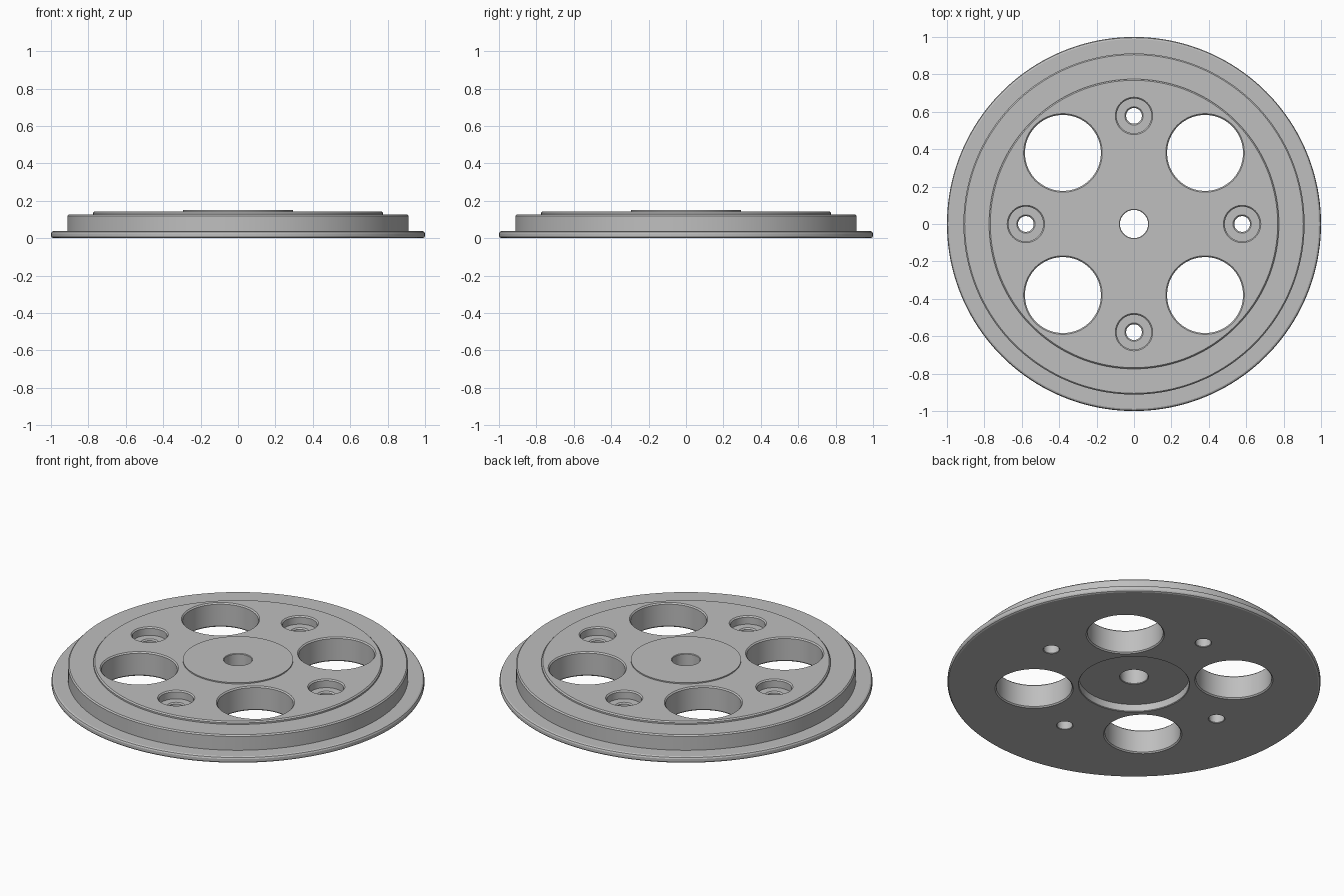
import bpy, bmesh, math
from mathutils import Matrix, Vector

cube = bpy.data.objects.get("Cube")
if cube:
    bpy.data.objects.remove(cube, do_unlink=True)

TOP = 0.143      # height of the main face
EDGE = 0.007     # small edge break

# One grey metal
metal = bpy.data.materials.new("grey_metal")
metal.use_nodes = True
grey = (0.52, 0.52, 0.52, 1)
metal.diffuse_color = grey
metal.node_tree.nodes["Principled BSDF"].inputs["Base Color"].default_value = grey


def revolve(bm, profile, centre=(0, 0), steps=96, closed=False):
    """Spin a (radius, height) profile about z, then move it to centre."""
    verts = [bm.verts.new((r, 0, z)) for r, z in profile]
    pairs = list(zip(verts, verts[1:]))
    if closed:
        pairs.append((verts[-1], verts[0]))
    edges = [bm.edges.new(p) for p in pairs]
    before = set(bm.verts) - set(verts)
    bmesh.ops.spin(bm, geom=verts + edges, cent=(0, 0, 0), axis=(0, 0, 1),
                   angle=math.tau, steps=steps)
    made = [v for v in bm.verts if v not in before]
    bmesh.ops.remove_doubles(bm, verts=made, dist=1e-5)
    made = [v for v in bm.verts if v not in before]
    bmesh.ops.translate(bm, verts=made, vec=Vector((*centre, 0)))


def make_object(name, bm):
    bmesh.ops.recalc_face_normals(bm, faces=bm.faces[:])
    mesh = bpy.data.meshes.new(name)
    bm.to_mesh(mesh)
    bm.free()
    mesh.materials.append(metal)
    obj = bpy.data.objects.new(name, mesh)
    bpy.context.collection.objects.link(obj)
    return obj


# Stepped disc with flange, centre boss, centre bore and underside recess
bore, boss, step, hub = 0.075, 0.295, 0.775, 0.912
boss_top, recess, hub_top, flange_top = 0.15, 0.045, 0.127, 0.038
bm = bmesh.new()
revolve(bm, [
    (bore, recess + EDGE / 2), (bore, boss_top - EDGE / 2),
    (bore + EDGE / 2, boss_top), (boss, boss_top), (boss, TOP),
    (step - EDGE, TOP), (step, TOP - EDGE), (step, hub_top),
    (hub - EDGE, hub_top), (hub, hub_top - EDGE), (hub, flange_top),
    (1 - 0.012, flange_top), (1 - 0.004, flange_top - 0.004), (1, flange_top - 0.012),
    (1, 0.012), (1 - 0.004, 0.004), (1 - 0.012, 0),
    (boss + EDGE / 2, 0), (boss, EDGE / 2), (boss, recess),
    (bore + EDGE / 2, recess),
], steps=160, closed=True)
disc = make_object("stepped_disc", bm)

# Hole cutters: four large openings on the diagonals, four counterbored bolt holes
low, high = -0.05, 0.2
big, bolt, counterbore, seat = 0.203, 0.042, 0.093, 0.095
bm = bmesh.new()
for i in range(4):
    turn = Matrix.Rotation(i * math.pi / 2, 2)
    revolve(bm, [
        (0, low), (big + EDGE, low), (big + EDGE, 0), (big, EDGE),
        (big, TOP - EDGE), (big + EDGE, TOP), (big + EDGE, high), (0, high),
    ], turn @ Vector((0.38, 0.38)), steps=80)
    revolve(bm, [
        (0, low), (bolt + 0.003, low), (bolt + 0.003, 0), (bolt, 0.003),
        (bolt, seat - EDGE), (bolt + EDGE, seat), (counterbore, seat),
        (counterbore, TOP - EDGE), (counterbore + EDGE, TOP),
        (counterbore + EDGE, high), (0, high),
    ], turn @ Vector((0.578, 0)), steps=48)
cutter = make_object("hole_cutter", bm)
cutter.hide_render = True

# Cut the holes, then drop the cutter
cut = disc.modifiers.new("holes", "BOOLEAN")
cut.operation = "DIFFERENCE"
cut.solver = "EXACT"
cut.object = cutter
bpy.ops.object.select_all(action="DESELECT")
bpy.context.view_layer.objects.active = disc
disc.select_set(True)
bpy.ops.object.modifier_apply(modifier=cut.name)
bpy.data.objects.remove(cutter, do_unlink=True)
bpy.ops.object.shade_smooth_by_angle(angle=math.radians(20))
